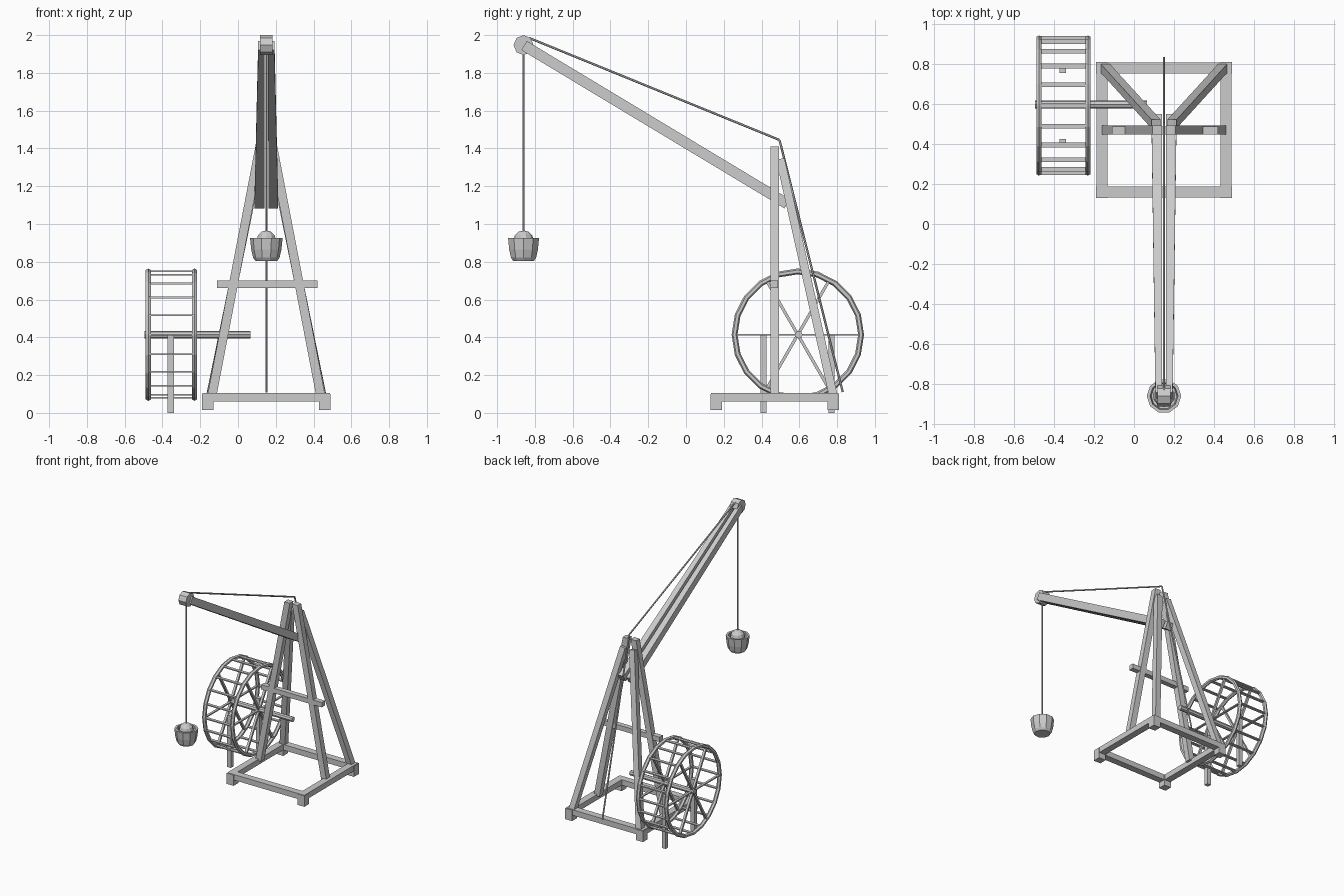
import bpy, bmesh, math
from mathutils import Vector

if "Cube" in bpy.data.objects:
    bpy.data.objects.remove(bpy.data.objects["Cube"])

CX = 0.15  # symmetry plane of the crane


def finish(name, bm):
    bmesh.ops.recalc_face_normals(bm, faces=bm.faces)
    me = bpy.data.meshes.new(name)
    bm.to_mesh(me)
    bm.free()
    ob = bpy.data.objects.new(name, me)
    bpy.context.collection.objects.link(ob)
    return ob


def box(name, x0, x1, y0, y1, z0, z1):
    bm = bmesh.new()
    bmesh.ops.create_cube(bm, size=1)
    for v in bm.verts:
        v.co = ((x0 + x1) / 2 + v.co.x * (x1 - x0),
                (y0 + y1) / 2 + v.co.y * (y1 - y0),
                (z0 + z1) / 2 + v.co.z * (z1 - z0))
    return finish(name, bm)


def beam(name, a, b, wa, da, wb=None, db=None, side=(1, 0, 0), flat=False):
    """Tapered rectangular beam from a to b; width lies along side."""
    a, b = Vector(a), Vector(b)
    d = (b - a).normalized()
    s = Vector(side)
    s = (s - d * s.dot(d)).normalized()
    u = d.cross(s)
    if flat:  # ends cut level with the ground
        s, u = Vector((1, 0, 0)), Vector((0, 1, 0))
    bm = bmesh.new()
    rings = []
    for p, w, h in ((a, wa, da), (b, wb or wa, db or da)):
        rings.append([bm.verts.new(p + s * i * w / 2 + u * j * h / 2)
                      for i, j in ((-1, -1), (1, -1), (1, 1), (-1, 1))])
    bm.faces.new(rings[0])
    bm.faces.new(rings[1])
    for i in range(4):
        k = (i + 1) % 4
        bm.faces.new((rings[0][i], rings[0][k], rings[1][k], rings[1][i]))
    return finish(name, bm)


def rod(name, a, b, r, n):
    a, b = Vector(a), Vector(b)
    bm = bmesh.new()
    bmesh.ops.create_cone(bm, cap_ends=True, segments=n, radius1=r, radius2=r,
                          depth=(b - a).length)
    q = (b - a).to_track_quat('Z', 'Y')
    for v in bm.verts:
        v.co = q @ v.co + (a + b) / 2
    return finish(name, bm)


def lathe(name, profile, n, axis, closed=False):
    """Spin (radius, height) points; axis maps (r, angle, h) to a position."""
    bm = bmesh.new()
    rings = [[bm.verts.new(axis(r, 2 * math.pi * i / n, h)) for i in range(n)]
             for r, h in profile]
    pairs = list(zip(rings, rings[1:]))
    if closed:
        pairs.append((rings[-1], rings[0]))
    else:
        bm.faces.new(rings[0])
        bm.faces.new(rings[-1])
    for p, q in pairs:
        for i in range(n):
            k = (i + 1) % n
            bm.faces.new((p[i], p[k], q[k], q[i]))
    return finish(name, bm)


# base frame and corner feet
for s in (-1, 1):
    tag = "left" if s < 0 else "right"
    x = CX + s * 0.31
    box("base_side_" + tag, x - 0.027, x + 0.027, 0.135, 0.805, 0.06, 0.104)
    y = 0.47 + s * 0.31
    box("base_cross_" + tag, -0.185, 0.485, y - 0.027, y + 0.027, 0.06, 0.104)
    for t in (-1, 1):
        y = 0.47 + t * 0.31
        box("base_foot", x - 0.03, x + 0.03, y - 0.03, y + 0.03, 0.015, 0.1)

    # mast legs, rear legs and boom beams, one per side
    beam("mast_leg_" + tag, (CX + s * 0.288, 0.47, 0.09), (CX + s * 0.034, 0.47, 1.41),
         0.048, 0.045, flat=True)
    beam("rear_leg_" + tag, (CX + s * 0.295, 0.78, 0.09), (CX + s * 0.04, 0.50, 1.34),
         0.045, 0.045)
    beam("boom_beam_" + tag, (CX + s * 0.037, 0.535, 1.107), (CX + s * 0.026, -0.857, 1.945),
         0.052, 0.056, 0.034, 0.056)

box("mast_crossbar", -0.11, 0.42, 0.447, 0.487, 0.662, 0.70)

# pulley at the boom tip
lathe("boom_pulley", [(0.053, -0.033), (0.053, 0.033)], 8,
      lambda r, a, h: (CX + h, -0.86 + r * math.cos(a), 1.947 + r * math.sin(a)))

# ropes
rod("hanging_rope", (CX, -0.86, 0.94), (CX, -0.86, 1.95), 0.005, 6)
rod("boom_rope", (CX, -0.83, 1.985), (CX, 0.495, 1.445), 0.006, 6)
rod("winding_rope", (CX, 0.495, 1.445), (CX, 0.83, 0.11), 0.006, 6)

# bucket with a round load
upright = lambda r, a, h: (CX + r * math.cos(a), -0.86 + r * math.sin(a), h)
lathe("bucket", [(0.058, 0.805), (0.07, 0.822), (0.08, 0.865), (0.086, 0.925),
                 (0.07, 0.925), (0.064, 0.88)], 10, upright)
bm = bmesh.new()
bmesh.ops.create_uvsphere(bm, u_segments=10, v_segments=6, radius=0.054)
bmesh.ops.translate(bm, verts=bm.verts, vec=(CX, -0.86, 0.912))
finish("bucket_load", bm)

# tread wheel: rims, spokes, rungs
WY, WZ, R = 0.592, 0.414, 0.335
wheel = lambda x: (lambda r, a, h: (x + h, WY + r * math.cos(a), WZ + r * math.sin(a)))
for x in (-0.475, -0.23):
    ring = [(R + 0.0155 * math.cos(k * math.pi / 3), 0.0155 * math.sin(k * math.pi / 3))
            for k in range(6)]
    lathe("wheel_rim", ring, 20, wheel(x), closed=True)
    for k in range(3):
        a = k * math.pi / 3
        d = Vector((0, math.cos(a), math.sin(a))) * R
        c = Vector((x, WY, WZ))
        beam("wheel_spoke", c - d, c + d, 0.018, 0.009 if k == 0 else 0.016)
for k in range(20):
    a = k * math.pi / 10
    y, z = WY + R * math.cos(a), WZ + R * math.sin(a)
    box("wheel_rung", -0.475, -0.23, y - 0.012, y + 0.012, z - 0.004, z + 0.004)

# axle and its two support posts
rod("wheel_axle", (-0.495, WY + 0.005, WZ), (0.065, WY + 0.005, WZ), 0.02, 8)
for y in (0.41, 0.77):
    box("axle_post", -0.372, -0.339, y - 0.016, y + 0.016, 0, 0.41)
